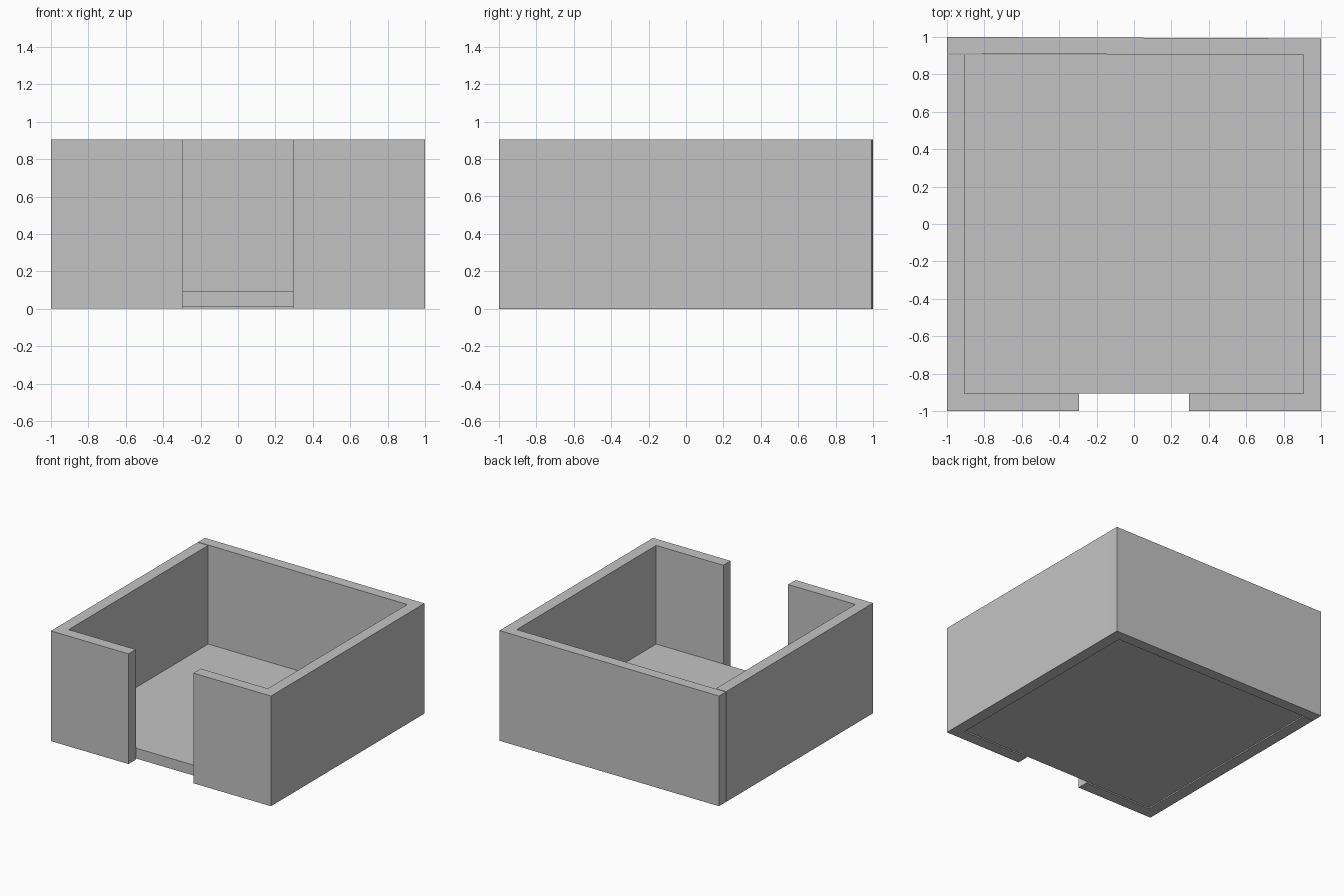
import bpy
import bmesh
from mathutils import Matrix, Vector

default = bpy.data.objects.get("Cube")
if default:
    bpy.data.objects.remove(default, do_unlink=True)

GREY = (0.55, 0.55, 0.55, 1.0)
mat = bpy.data.materials.new("plain_grey")
mat.use_nodes = True
mat.diffuse_color = GREY
mat.node_tree.nodes["Principled BSDF"].inputs["Base Color"].default_value = GREY

OUTER = 1.0      # half of the full width
INNER = 0.905    # half of the room width
HEIGHT = 0.905
DOOR = 0.295     # half of the doorway width


def box(name, low, high, turn=0.0):
    """Flat-sided box between two corners, turned about its own upright axis."""
    low, high = Vector(low), Vector(high)
    bm = bmesh.new()
    bmesh.ops.create_cube(bm, size=1.0)
    bmesh.ops.scale(bm, vec=high - low, verts=bm.verts)
    mesh = bpy.data.meshes.new(name)
    bm.to_mesh(mesh)
    bm.free()
    mesh.materials.append(mat)
    obj = bpy.data.objects.new(name, mesh)
    obj.matrix_world = Matrix.Translation((low + high) / 2) @ Matrix.Rotation(turn, 4, "Z")
    bpy.context.collection.objects.link(obj)
    return obj


# Floor slab, raised slightly above the foot of the walls
box("floor", (-INNER, -INNER, 0.01), (INNER, INNER, 0.095))

# Back wall, set very slightly askew
box("back_wall", (-OUTER, 0.907, 0), (OUTER, 0.996, HEIGHT), turn=-0.004)

# Side walls and the two front panels beside the doorway
for side, s in (("left", 1), ("right", -1)):
    xs = sorted((s * INNER, s * OUTER))
    box(side + "_wall", (xs[0], -INNER, 0), (xs[1], INNER, HEIGHT))
    xs = sorted((s * DOOR, s * OUTER))
    box("front_" + side + "_panel", (xs[0], -OUTER, 0), (xs[1], -INNER, HEIGHT))
